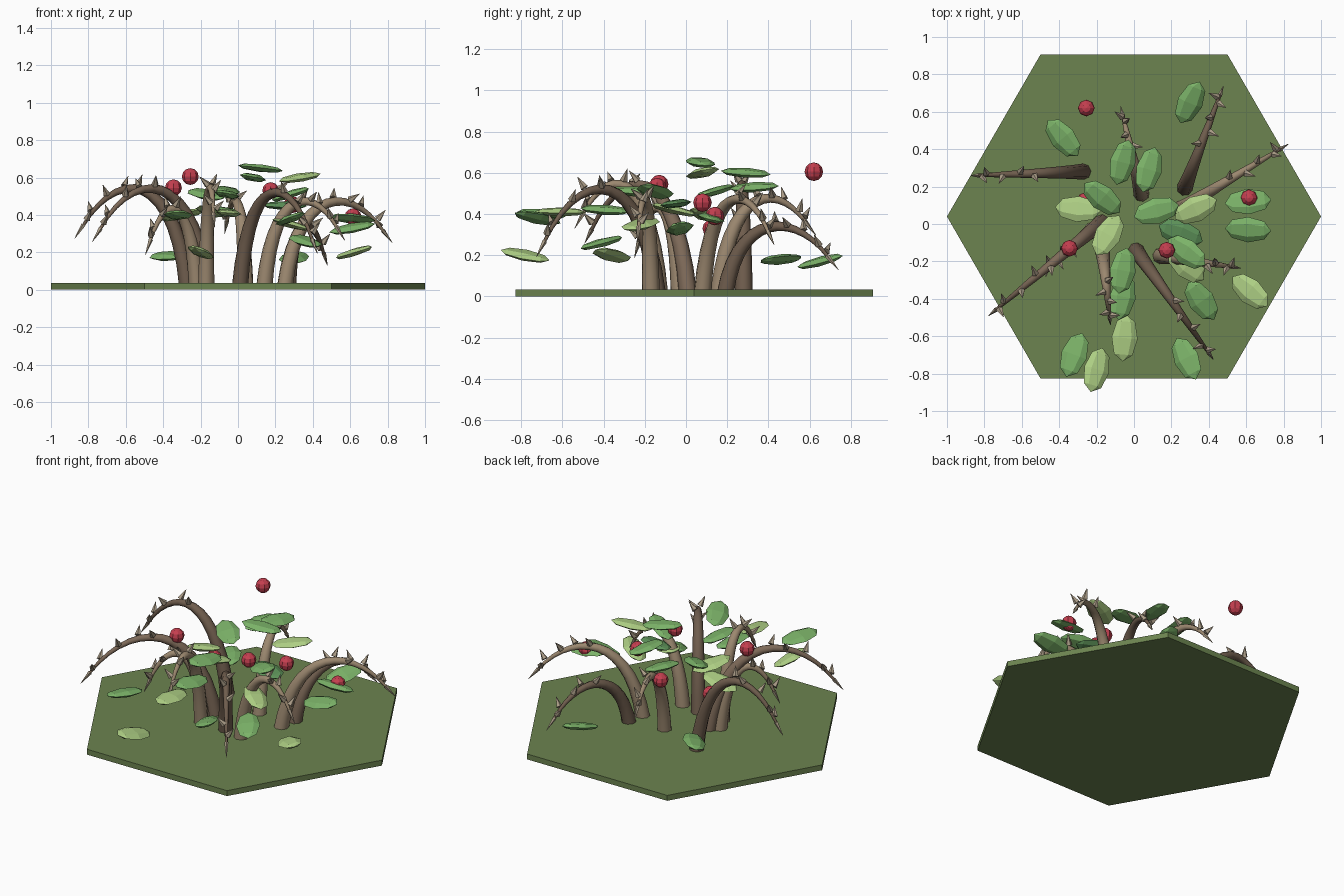
import bpy, bmesh, math, random
from mathutils import Vector, Matrix

if "Cube" in bpy.data.objects:
    bpy.data.objects.remove(bpy.data.objects["Cube"])

random.seed(4)


def mat(name, rgb):
    m = bpy.data.materials.new(name)
    m.diffuse_color = (*rgb, 1)
    m.use_nodes = True
    m.node_tree.nodes["Principled BSDF"].inputs["Base Color"].default_value = m.diffuse_color
    return m


def add_mesh(name, bm, material):
    me = bpy.data.meshes.new(name)
    bm.to_mesh(me)
    bm.free()
    me.materials.append(material)
    ob = bpy.data.objects.new(name, me)
    bpy.context.collection.objects.link(ob)
    return ob


GROUND = mat("ground_green", (0.15, 0.23, 0.08))
BARK = [mat("bark_dark", (0.16, 0.11, 0.075)), mat("bark_mid", (0.21, 0.145, 0.1)),
        mat("bark_light", (0.33, 0.245, 0.16))]
THORN = mat("thorn_tan", (0.4, 0.33, 0.24))
LEAF = [mat("leaf_dark", (0.11, 0.29, 0.1)), mat("leaf_mid", (0.2, 0.45, 0.14)),
        mat("leaf_light", (0.42, 0.62, 0.23))]
BERRY = mat("berry_red", (0.56, 0.05, 0.08))

# Hexagonal ground tile
bm = bmesh.new()
bmesh.ops.create_cone(bm, cap_ends=True, segments=6, radius1=1, radius2=1, depth=0.035)
a = max(bm.verts, key=lambda v: v.co.x)
bmesh.ops.rotate(bm, verts=bm.verts, matrix=Matrix.Rotation(-math.atan2(a.co.y, a.co.x), 3, 'Z'))
bmesh.ops.translate(bm, verts=bm.verts, vec=(0, 0.04, 0.0175))
add_mesh("ground_tile", bm, GROUND)

# Arching stems: base x, y, tip x, y, peak z, tip z, bark colour
STEMS = [
    (-0.27, 0.28, -0.83, 0.26, 0.54, 0.34, 0),
    (-0.17, 0.01, -0.74, -0.46, 0.54, 0.32, 1),
    (-0.17, -0.13, -0.13, -0.50, 0.54, 0.40, 2),
    (0.01, -0.14, 0.40, -0.69, 0.52, 0.26, 0),
    (0.14, -0.17, 0.53, -0.23, 0.47, 0.33, 2),
    (0.25, 0.08, 0.78, 0.40, 0.47, 0.31, 2),
    (0.27, 0.19, 0.46, 0.69, 0.34, 0.19, 0),
    (0.04, 0.16, -0.06, 0.58, 0.47, 0.36, 2),
    (-0.22, -0.03, -0.47, -0.23, 0.43, 0.26, 2),
]


def tube(name, pts, radii, sides, material):
    bm = bmesh.new()
    rings = []
    for i, p in enumerate(pts):
        d = (pts[min(i + 1, len(pts) - 1)] - pts[max(i - 1, 0)]).normalized()
        out = pts[-1] - pts[0]
        side = Vector((-out.y, out.x, 0)).normalized()
        up = d.cross(side)
        rings.append([bm.verts.new(p + radii[i] * (side * math.cos(2 * math.pi * k / sides)
                                                   + up * math.sin(2 * math.pi * k / sides)))
                      for k in range(sides)])
    for r, s in zip(rings, rings[1:]):
        for k in range(sides):
            bm.faces.new((r[k], r[(k + 1) % sides], s[(k + 1) % sides], s[k]))
    bm.faces.new(rings[0][::-1])
    bm.faces.new(rings[-1])
    bmesh.ops.recalc_face_normals(bm, faces=bm.faces)
    for f in bm.faces:
        f.smooth = len(f.verts) == 4
    return add_mesh(name, bm, material)


def thorn(bm, pos, direction, length=0.065, radius=0.02):
    m = Matrix.Translation(pos + direction * length * 0.4) @ direction.to_track_quat('Z', 'Y').to_matrix().to_4x4()
    bmesh.ops.create_cone(bm, cap_ends=True, segments=5, radius1=radius, radius2=0.001,
                          depth=length, matrix=m)


for n, (bx, by, tx, ty, peak, tz, c) in enumerate(STEMS, 1):
    b, t = Vector((bx, by, 0.01)), Vector((tx, ty, tz))
    h = (peak - tz * 0.17) / 0.742
    p1 = b.lerp(t, 0.12)
    p2 = b.lerp(t, 0.68)
    p1.z = p2.z = h
    N = 14

    def bez(u):
        w = 1 - u
        return b * w ** 3 + p1 * 3 * w * w * u + p2 * 3 * w * u * u + t * u ** 3

    tube(f"stem_{n}", [bez(i / N) for i in range(N + 1)],
         [0.044 - 0.036 * i / N for i in range(N + 1)], 8, BARK[c])

    # Thorns on the outer half of the stem, plus one at the tip
    bm = bmesh.new()
    out = Vector((tx - bx, ty - by, 0)).normalized()
    side = Vector((-out.y, out.x, 0))
    for u, s in ((0.55, 1), (0.66, -1), (0.78, 1), (0.92, -1), (0.97, 1)):
        d = (side * s * random.uniform(0.3, 0.6) + out * random.uniform(-0.3, 0.5)
             + Vector((0, 0, random.uniform(0.4, 0.9)))).normalized()
        thorn(bm, bez(u) + d * (0.05 - 0.03 * u), d)
    thorn(bm, t, (bez(1) - bez(0.93)).normalized(), 0.09, 0.013)
    add_mesh(f"thorns_{n}", bm, THORN)

# Leaves: x, y, z, heading in degrees, colour
LEAVES = [
    (0.30, 0.65, 0.17, 65, 1), (-0.38, 0.46, 0.18, -50, 1), (-0.06, 0.33, 0.53, 75, 1),
    (0.08, 0.29, 0.60, 75, 1), (0.12, 0.07, 0.65, 15, 1), (-0.30, 0.08, 0.40, -5, 2),
    (-0.17, 0.14, 0.51, -40, 1), (-0.14, -0.06, 0.42, 60, 2), (-0.06, -0.25, 0.51, 80, 1),
    (-0.06, -0.39, 0.42, 80, 1), (-0.05, -0.61, 0.41, 85, 2), (-0.32, -0.70, 0.40, 70, 1),
    (-0.20, -0.78, 0.20, 75, 2), (0.28, -0.72, 0.38, -65, 1), (0.36, -0.41, 0.26, -55, 1),
    (0.62, -0.36, 0.20, -40, 2), (0.61, -0.03, 0.33, -3, 1), (0.61, 0.12, 0.38, 5, 1),
    (0.33, 0.08, 0.60, 25, 2), (0.25, -0.05, 0.45, -20, 0), (0.28, -0.22, 0.35, -40, 2),
    (0.28, -0.15, 0.51, -35, 1),
]
for n, (x, y, z, ang, c) in enumerate(LEAVES, 1):
    bm = bmesh.new()
    m = (Matrix.Translation((x, y, z)) @ Matrix.Rotation(math.radians(ang), 4, 'Z')
         @ Matrix.Rotation(math.radians(random.uniform(-14, 14)), 4, 'Y')
         @ Matrix.Rotation(math.radians(random.uniform(-15, 15)), 4, 'X')
         @ Matrix.Diagonal((0.125, 0.07, 0.022, 1)) @ Matrix.Rotation(math.pi / 2, 4, 'Y'))
    bmesh.ops.create_uvsphere(bm, u_segments=6, v_segments=4, radius=1, matrix=m)
    add_mesh(f"leaf_{n}", bm, LEAF[c])

# Berries
BERRIES = [(-0.255, 0.62, 0.605), (-0.345, -0.13, 0.545), (0.175, -0.14, 0.53),
           (0.29, 0.08, 0.455), (0.615, 0.14, 0.39), (-0.26, 0.125, 0.33)]
for n, p in enumerate(BERRIES, 1):
    bm = bmesh.new()
    bmesh.ops.create_uvsphere(bm, u_segments=8, v_segments=6, radius=0.045,
                              matrix=Matrix.Translation(p))
    add_mesh(f"berry_{n}", bm, BERRY)
